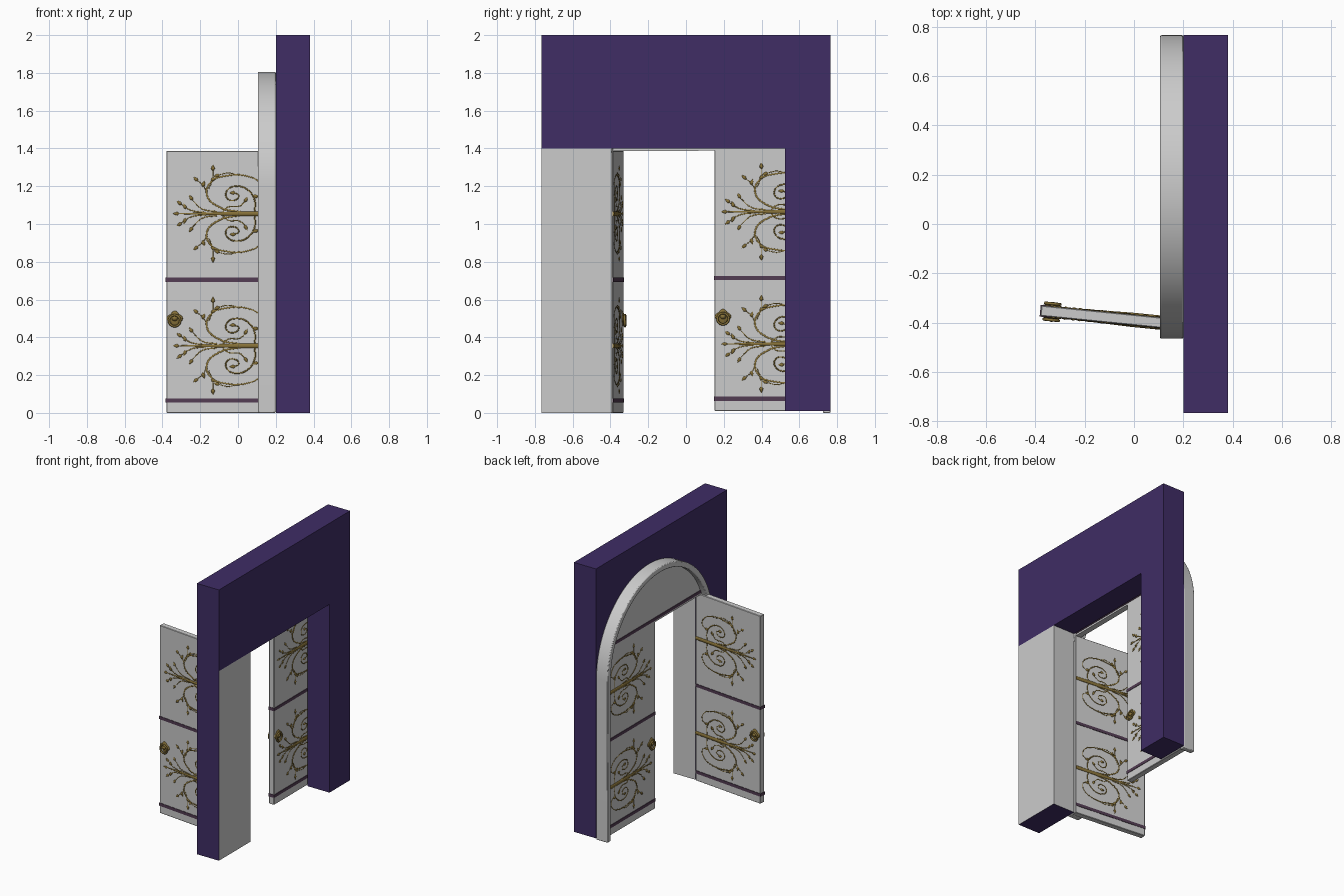
import bpy, bmesh
from math import pi, sin, cos, radians
from mathutils import Matrix, Vector

if "Cube" in bpy.data.objects:
    bpy.data.objects.remove(bpy.data.objects["Cube"])

def material(name, rgb):
    m = bpy.data.materials.new(name)
    m.diffuse_color = (*rgb, 1)
    m.use_nodes = True
    m.node_tree.nodes["Principled BSDF"].inputs["Base Color"].default_value = m.diffuse_color
    return m

PURPLE = material("purple_paint", (0.05, 0.026, 0.13))
GOLD = material("gold", (0.24, 0.165, 0.04))
PLUM = material("plum_trim", (0.085, 0.045, 0.085))
GREY = material("grey_plaster", (0.8, 0.8, 0.8))

def add(name, data, mat=None, matrix=None):
    ob = bpy.data.objects.new(name, data)
    bpy.context.collection.objects.link(ob)
    if mat and not data.materials:
        data.materials.append(mat)
    if matrix:
        ob.matrix_world = matrix
    return ob

def finish(bm, name):
    bmesh.ops.recalc_face_normals(bm, faces=bm.faces)
    me = bpy.data.meshes.new(name)
    bm.to_mesh(me)
    bm.free()
    return me

def prism(name, pts, x0, x1, mat=None):
    """Outline in the y-z plane, extruded along x."""
    bm = bmesh.new()
    face = bm.faces.new([bm.verts.new((x0, y, z)) for y, z in pts])
    new = bmesh.ops.extrude_face_region(bm, geom=[face])["geom"]
    bmesh.ops.translate(bm, vec=(x1 - x0, 0, 0),
                        verts=[v for v in new if isinstance(v, bmesh.types.BMVert)])
    return add(name, finish(bm, name), mat)

def box_mesh(name, lo, hi, bevel=0):
    lo, hi = Vector(lo), Vector(hi)
    bm = bmesh.new()
    bmesh.ops.create_cube(bm, size=1, matrix=Matrix.Translation((lo + hi) / 2)
                          @ Matrix.Diagonal((*(hi - lo), 1)))
    if bevel:
        bmesh.ops.bevel(bm, geom=bm.edges[:], offset=bevel, segments=1, affect='EDGES')
    return finish(bm, name)

def smooth(ob, angle=35):
    bpy.ops.object.select_all(action='DESELECT')
    ob.select_set(True)
    bpy.context.view_layer.objects.active = ob
    bpy.ops.object.shade_smooth_by_angle(angle=radians(angle))

# Wall: header and one purple leg, plus a leg with plastered inner faces
prism("wall", [(-0.765, 1.4), (0.525, 1.4), (0.525, 0.01), (0.765, 0.01),
               (0.765, 2), (-0.765, 2)], 0.2, 0.38, PURPLE)
leg = add("wall_leg", box_mesh("wall_leg", (0.2, -0.765, 0), (0.38, -0.395, 1.4)), PURPLE)
leg.data.materials.append(GREY)
for p in leg.data.polygons:
    if p.normal.x > 0.5 or p.normal.y > 0.5:
        p.material_index = 1

# Arched door frame
CY, SPRING, R_OUT, R_IN = 0.15, 1.19, 0.615, 0.575

def arc(r, a0, a1, n):
    angles = [a0 + (a1 - a0) * i / n for i in range(n + 1)]
    return [(CY + r * cos(a), SPRING + r * sin(a)) for a in angles]

outline = ([(CY + R_OUT, 0)] + arc(R_OUT, 0, pi, 48) + [(CY - R_OUT, 0), (CY - R_IN, 0)]
           + arc(R_IN, pi, 0, 48) + [(CY + R_IN, 0)])
frame = prism("arched_frame", outline, 0.105, 0.2)
smooth(frame)
bev = frame.modifiers.new("bevel", 'BEVEL')
bev.width, bev.segments, bev.limit_method, bev.angle_limit = 0.006, 2, 'ANGLE', radians(50)

# Panel above the doors, in two halves, with its trim strip
Z0 = 1.388
a_low = 0.3459
for side, a0, a1 in (("right", a_low, pi / 2), ("left", pi / 2, pi - a_low)):
    prism("arch_panel_" + side, [(CY, Z0)] + arc(R_IN + 0.005, a0, a1, 20), 0.147, 0.189)
add("arch_trim", box_mesh("arch_trim", (0.144, CY - 0.54, 1.4), (0.192, CY + 0.54, 1.422)), PLUM)

# Ornament: half of the scrollwork as (distance from hinge, height, radius)
SCROLLS = [
    # large scroll
    [(.17, .008, .8), (.29, .035, .9), (.355, .10, .9), (.33, .17, .8), (.25, .2, .8),
     (.14, .198, .7), (.07, .16, .6), (.06, .11, .5), (.09, .09, .5)],
    # inner curl
    [(.10, .01, .7), (.10, .07, .7), (.13, .12, .7), (.19, .145, .7), (.245, .125, .6),
     (.25, .085, .6), (.21, .07, .6), (.185, .095, .6), (.21, .11, .5)],
    [(.27, .01, .7), (.24, .035, .6), (.18, .04, .6), (.15, .065, .5)],
    # twigs
    [(.345, .13, .5), (.325, .18, .5), (.322, .23, .4)],
    [(.352, .11, .5), (.375, .15, .5), (.405, .175, .4)],
    [(.30, .01, .8), (.38, .025, .6), (.43, .07, .4)],
    [(.36, .005, .8), (.44, .018, .6), (.49, .048, .4)],
    [(.18, .2, .5), (.24, .215, .5), (.29, .205, .4)],
]
BUDS = [(.322, .235, 90), (.408, .178, 40), (.435, .078, 55), (.495, .053, 35),
        (.295, .203, -20), (.09, .09, 20), (.21, .11, 0), (.15, .068, 120), (.375, .15, 110),
        (.325, .18, 150), (.47, .032, 70)]

curve = bpy.data.curves.new("scrollwork", 'CURVE')
curve.dimensions = '3D'
curve.bevel_depth, curve.bevel_resolution, curve.resolution_u = 0.0055, 1, 5
curve.use_fill_caps = True

def spline(pts, z, flip=1):
    sp = curve.splines.new('BEZIER')
    sp.bezier_points.add(len(pts) - 1)
    for bp, (s, t, r) in zip(sp.bezier_points, pts):
        bp.co = (s, 0, z + flip * t)
        bp.radius = r
        bp.handle_left_type = bp.handle_right_type = 'AUTO'

def bud(s, t, deg):
    dx, dz = cos(radians(deg)), sin(radians(deg))
    return [(s + dx * d, t + dz * d, r) for d, r in
            ((-.008, .4), (.002, 1.9), (.010, 1.5), (.024, .15))]

for z in (0.355, 1.055):
    spline([(.002, 0, 2.4), (.2, 0, 2.4), (.34, 0, 1.4), (.5, 0, .6)], z)
    spline(bud(.51, 0, 0), z)
    for flip in (1, -1):
        for pts in SCROLLS:
            spline(pts, z, flip)
        for b in BUDS:
            spline(bud(*b), z, flip)

# Shared door meshes, hinge at local x = 0
W, T, HX, HZ = 0.57, 0.021, 0.525, 0.5
leaf = box_mesh("door_leaf", (0, -T, 0), (W, T, 1.387), 0.003)
trims = [box_mesh("door_trim", (0.002, -T - 0.003, z - 0.011), (W + 0.003, T + 0.003, z + 0.011))
         for z in (0.065, 0.705)]

# Handle: oval plate, knob and hanging ring, facing local -y
bm = bmesh.new()
for size in ((0.043, 0.008, 0.026), (0.026, 0.008, 0.040), (0.017, 0.02, 0.015)):
    bmesh.ops.create_uvsphere(bm, u_segments=20, v_segments=10, radius=1,
                              matrix=Matrix.Diagonal((*size, 1)))
N, M = 24, 8
ring = [[bm.verts.new(((.03 + .006 * cos(b)) * cos(a), -.012 + .006 * sin(b),
                       -.012 + (.03 + .006 * cos(b)) * sin(a)))
         for b in (2 * pi * j / M for j in range(M))]
        for a in (2 * pi * i / N for i in range(N))]
for i in range(N):
    for j in range(M):
        k, l = (i + 1) % N, (j + 1) % M
        bm.faces.new((ring[i][j], ring[k][j], ring[k][l], ring[i][l]))
handle = finish(bm, "door_handle")
for p in handle.polygons:
    p.use_smooth = True

# Closed leaf and open leaf
for tag, pos, deg in (("closed", (0.168, 0.721, 0.01), -90), ("open", (0.19, -0.408, 0), 174.3)):
    base = Matrix.Translation(pos) @ Matrix.Rotation(radians(deg), 4, 'Z')
    add(tag + "_door_leaf", leaf, None, base)
    for t in trims:
        add(tag + "_door_trim", t, PLUM, base)
    for side in (-1, 1):
        add(tag + "_door_scrollwork", curve, GOLD, base @ Matrix.Translation((0, side * T, 0))
            @ Matrix.Diagonal((1, 0.6, 1, 1)))
        turn = Matrix.Rotation(0 if side < 0 else pi, 4, 'Z')
        add(tag + "_door_handle", handle, GOLD,
            base @ Matrix.Translation((HX, side * T, HZ)) @ turn)
